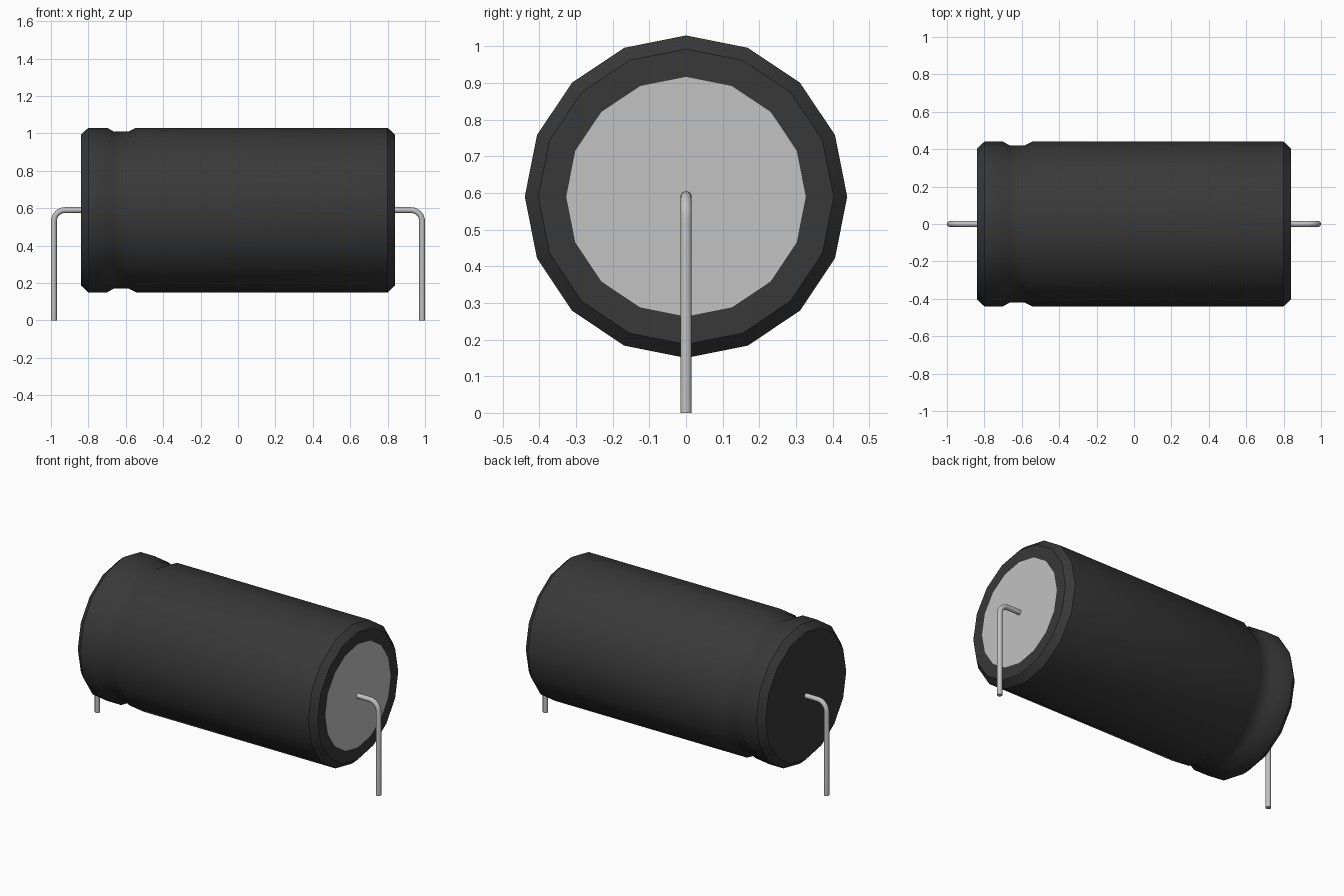
import bpy, bmesh, math
from mathutils import Vector

cube = bpy.data.objects.get("Cube")
if cube:
    bpy.data.objects.remove(cube, do_unlink=True)

AXIS_Z = 0.59


def material(name, rgb, rough):
    m = bpy.data.materials.new(name)
    m.use_nodes = True
    m.diffuse_color = (*rgb, 1)
    b = m.node_tree.nodes["Principled BSDF"]
    b.inputs["Base Color"].default_value = (*rgb, 1)
    b.inputs["Roughness"].default_value = rough
    return m


black = material("black sleeve", (0.04, 0.04, 0.04), 0.5)
silver = material("silver metal", (0.54, 0.54, 0.54), 0.4)


def finish(name, bm, mats, angle):
    bmesh.ops.recalc_face_normals(bm, faces=bm.faces)
    me = bpy.data.meshes.new(name)
    bm.to_mesh(me)
    bm.free()
    ob = bpy.data.objects.new(name, me)
    bpy.context.collection.objects.link(ob)
    for m in mats:
        me.materials.append(m)
    bpy.ops.object.select_all(action='DESELECT')
    ob.select_set(True)
    bpy.context.view_layer.objects.active = ob
    bpy.ops.object.shade_smooth_by_angle(angle=math.radians(angle))
    return ob


def skin(bm, rings):
    """Bridge successive vertex rings and cap both ends; returns the last cap."""
    for a, b in zip(rings, rings[1:]):
        n = len(a)
        for i in range(n):
            j = (i + 1) % n
            bm.faces.new((a[i], a[j], b[j], b[i]))
    bm.faces.new(rings[0])
    return bm.faces.new(rings[-1])


# Can: 16-sided lathe about x with chamfered ends and a crimped groove
profile = [(-0.84, 0.403), (-0.80, 0.44), (-0.70, 0.44), (-0.665, 0.42),
           (-0.585, 0.42), (-0.545, 0.44), (0.80, 0.44), (0.84, 0.403),
           (0.84, 0.327)]
bm = bmesh.new()
rings = []
for x, r in profile:
    rings.append([bm.verts.new((x, r * math.cos(k * math.tau / 16),
                                AXIS_Z + r * math.sin(k * math.tau / 16)))
                  for k in range(16)])
skin(bm, rings).material_index = 1   # bare metal end disc
finish("capacitor_body", bm, (black, silver), 35)


# Leads: round wire leaving each end on the axis and bending down to the ground
def lead(name, side, wire=0.0155, bend=0.06, reach=0.9845, sides=12):
    path = [(0.83, AXIS_Z, 0.0)]
    for k in range(7):
        a = math.pi / 2 * k / 6
        path.append((reach - bend + bend * math.sin(a),
                     AXIS_Z - bend + bend * math.cos(a), a))
    path.append((reach, 0.0, math.pi / 2))
    bm = bmesh.new()
    rings = []
    for x, z, a in path:
        out = Vector((math.sin(a), 0, math.cos(a)))
        ring = []
        for k in range(sides):
            t = k * math.tau / sides
            p = Vector((x, 0, z)) + wire * (out * math.cos(t) + Vector((0, math.sin(t), 0)))
            ring.append(bm.verts.new((p.x * side, p.y, p.z)))
        rings.append(ring)
    skin(bm, rings)
    finish(name, bm, (silver,), 40)


lead("left_lead", 1)
lead("right_lead", -1)
